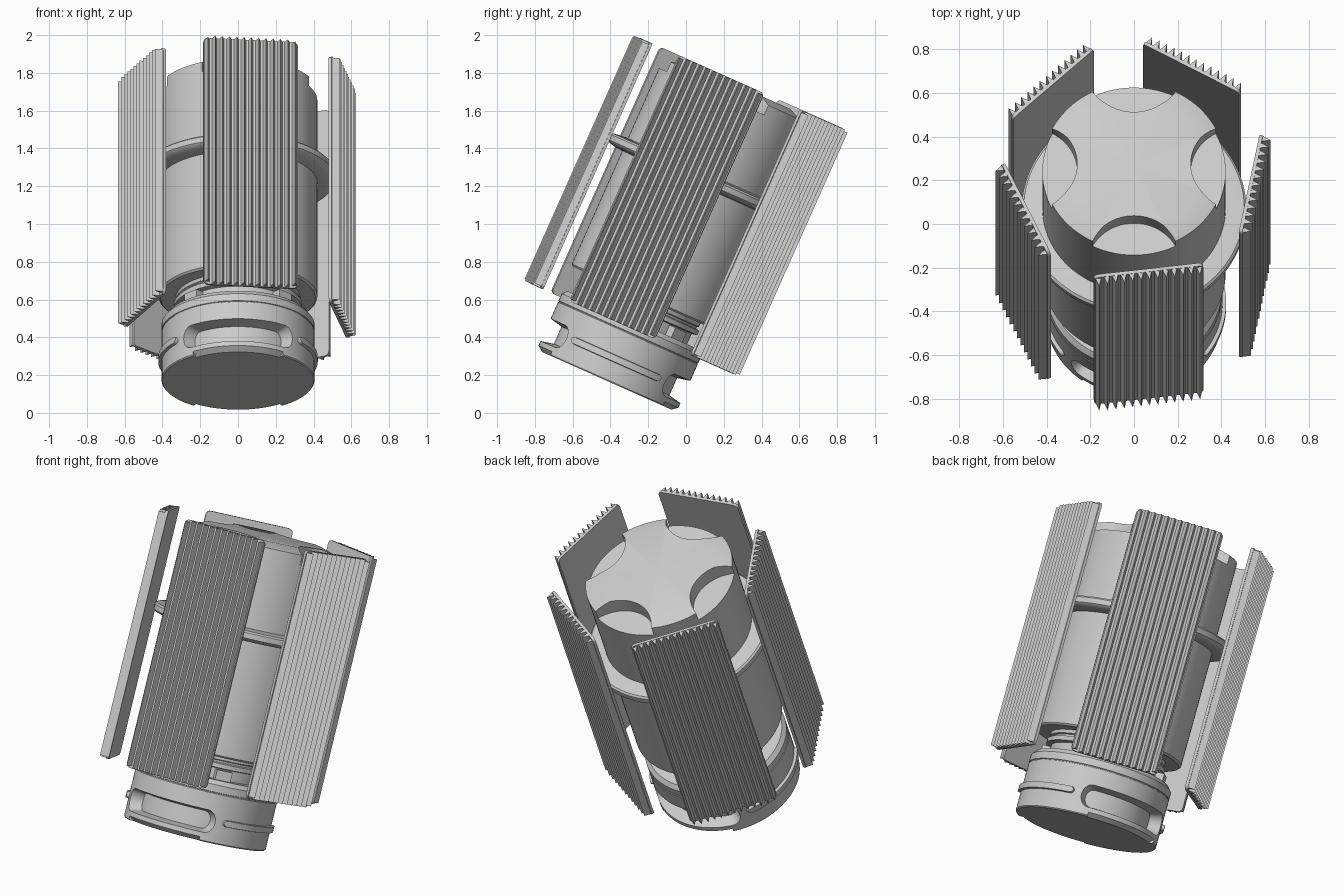
import bpy, bmesh
from math import radians, sin, cos, pi, sqrt
from mathutils import Matrix, Vector

if "Cube" in bpy.data.objects:
    bpy.data.objects.remove(bpy.data.objects["Cube"])

# Whole canister leans back 24 degrees
LEAN = Matrix.Translation((0, -0.42, 0.17)) @ Matrix.Rotation(radians(-24), 4, 'X')


def finish(name, bm, smooth=True):
    bmesh.ops.remove_doubles(bm, verts=bm.verts, dist=1e-5)
    bmesh.ops.recalc_face_normals(bm, faces=bm.faces)
    me = bpy.data.meshes.new(name)
    bm.to_mesh(me)
    bm.free()
    ob = bpy.data.objects.new(name, me)
    bpy.context.collection.objects.link(ob)
    ob.matrix_world = LEAN
    if smooth:
        select(ob)
        bpy.ops.object.shade_smooth_by_angle(angle=radians(30))
    return ob


def select(ob):
    bpy.ops.object.select_all(action='DESELECT')
    ob.select_set(True)
    bpy.context.view_layer.objects.active = ob


def lathe(name, profile, steps=96):
    bm = bmesh.new()
    vs = [bm.verts.new((r, 0, w)) for r, w in profile]
    es = [bm.edges.new(p) for p in zip(vs, vs[1:])]
    bmesh.ops.spin(bm, geom=vs + es, cent=(0, 0, 0), axis=(0, 0, 1),
                   angle=2 * pi, steps=steps, use_duplicate=False)
    return finish(name, bm)


def loft(bm, sections):
    rows = [[bm.verts.new(p) for p in s] for s in sections]
    n = len(rows[0])
    for a, b in zip(rows, rows[1:]):
        for i in range(n):
            bm.faces.new((a[i], a[(i + 1) % n], b[(i + 1) % n], b[i]))
    bm.faces.new(rows[0])
    bm.faces.new(rows[-1][::-1])


def polar(r, a, w):
    return (r * cos(a), r * sin(a), w)


def curved_slot(name, az, half, w, hh, r0, r1, grow):
    """Round-ended bar wrapped around the axis; outer side larger by grow."""
    bm = bmesh.new()
    rim = hh / 0.4
    ts = [-1 + (1 - cos(pi / 2 * i / 7)) * rim / half for i in range(8)]
    n = 24
    lo = ts[-1]
    ts = ts + [lo + (-2 * lo) * i / n for i in range(1, n)] + [-t for t in ts[::-1]]
    secs = []
    for t in ts:
        d = max(0, abs(t) * half - (half - rim)) / rim
        k = max(0.04, sqrt(max(0, 1 - d * d)))
        h0, h1 = hh * k, (hh + grow) * k
        a0, a1 = az + t * half, az + t * (half + grow / 0.4)
        secs.append([polar(r0, a0, w - h0), polar(r1, a1, w - h1),
                     polar(r1, a1, w + h1), polar(r0, a0, w + h0)])
    loft(bm, secs)
    return finish(name, bm)


def cut(ob, cutters):
    for c in cutters:
        c.hide_render = True
        m = ob.modifiers.new("cut", 'BOOLEAN')
        m.operation, m.solver, m.object = 'DIFFERENCE', 'EXACT', c
        select(ob)
        bpy.ops.object.modifier_apply(modifier=m.name)
        bpy.data.objects.remove(c)
    bpy.ops.object.shade_smooth_by_angle(angle=radians(30))


# Main drum with four scalloped recesses in the top rim
drum = lathe("drum", [(0, 0.48), (0.41, 0.48), (0.42, 0.49), (0.42, 1.68),
                      (0.33, 1.71), (0, 1.71)])
scallops = []
for i in range(4):
    a = i * pi / 2
    bm = bmesh.new()
    bmesh.ops.create_cone(bm, cap_ends=True, segments=64, radius1=0.214,
                          radius2=0.214, depth=0.3,
                          matrix=Matrix.Translation(polar(0.474, a, 1.775)))
    scallops.append(finish("scallop_cutter", bm))
cut(drum, scallops)

# Flange around the drum
lathe("flange_ring", [(0.41, 1.145), (0.47, 1.15), (0.505, 1.16), (0.515, 1.17),
                      (0.515, 1.20), (0.505, 1.21), (0.47, 1.215), (0.41, 1.22)])

# Neck between drum and base
lathe("neck", [(0, 0.33), (0.31, 0.33), (0.31, 0.41), (0.34, 0.415), (0.34, 0.44),
               (0.32, 0.445), (0.32, 0.455), (0.33, 0.46), (0.33, 0.49), (0, 0.49)])
bm = bmesh.new()
for i in range(4):
    m = Matrix.Rotation(pi / 4 + i * pi / 2, 4, 'Z') @ Matrix.Translation((0.33, 0, 0.375)) \
        @ Matrix.Diagonal((0.05, 0.09, 0.06, 1))
    bmesh.ops.create_cube(bm, size=1, matrix=m)
finish("neck_lugs", bm, False)

# Base with seam groove, front and back slots and chamfered lower lips
base = lathe("base", [(0, 0), (0.40, 0), (0.405, 0.006), (0.405, 0.276), (0.401, 0.278),
                      (0.401, 0.282), (0.405, 0.284), (0.405, 0.325), (0.385, 0.35),
                      (0, 0.35)])
cutters = []
for az in (pi / 2, -pi / 2):
    cutters.append(curved_slot("slot_cutter", az, radians(43), 0.115, 0.05, 0.335, 0.43, 0.02))
    bm = bmesh.new()
    loft(bm, [[polar(0.35, a, -0.02), polar(0.45, a, -0.02), polar(0.45, a, 0.06)]
              for a in (az + radians(36) * (j / 12 - 1) for j in range(25))])
    cutters.append(finish("lip_cutter", bm))
cut(base, cutters)

# Raised handle bars on the sides of the base
for side, az in (("right", 0), ("left", pi)):
    curved_slot("base_bar_" + side, az, radians(39), 0.125, 0.023, 0.38, 0.422, -0.006)

# Five finned panels standing around the drum
W0, W1, HALF, IN, MID, OUT, FINS = 0.305, 1.73, 0.252, 0.538, 0.554, 0.592, 13
for i in range(5):
    bm = bmesh.new()
    r = 0.025
    outline = []
    for k, (x, w) in enumerate(((HALF - r, W1 - r), (r - HALF, W1 - r),
                                (r - HALF, W0 + r), (HALF - r, W0 + r))):
        for j in range(6):
            a = (k + j / 5) * pi / 2
            outline.append((x + r * cos(a), w + r * sin(a)))
    loft(bm, [[(x, d, w) for x, w in outline] for d in (IN, MID)])
    pitch = 2 * HALF / FINS
    for f in range(FINS):
        x = (f - (FINS - 1) / 2) * pitch
        e = 0.012 if f in (0, FINS - 1) else 0.002
        loft(bm, [[(x - 0.014, MID - 0.003, w), (x + 0.014, MID - 0.003, w), (x, OUT, w)]
                  for w in (W0 + e, W1 - e)])
    bm.transform(Matrix.Rotation(radians(-83 - 90 + 72 * i), 4, 'Z'))
    finish(f"finned_panel_{i + 1}", bm, False)
